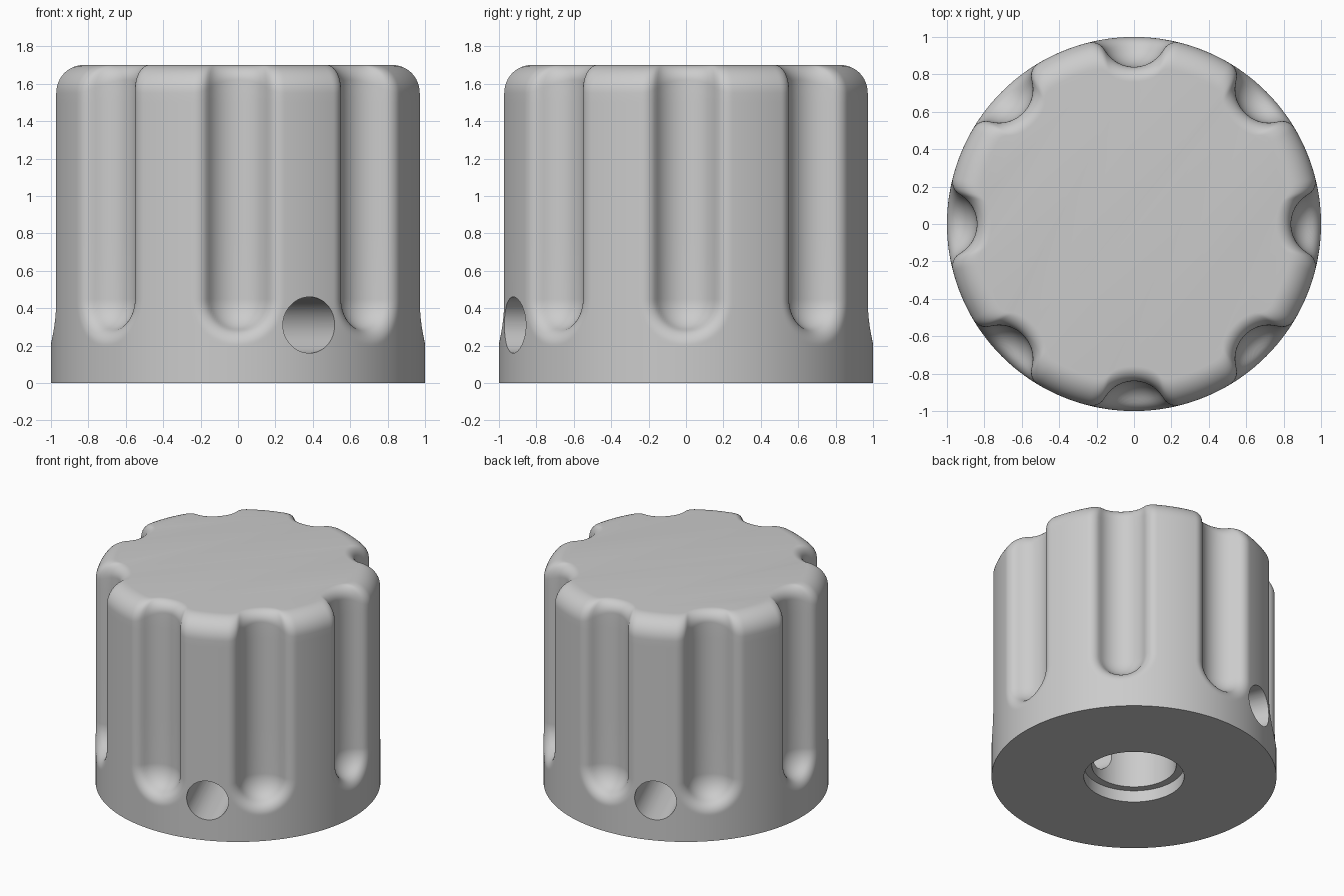
import bpy, bmesh, math
from mathutils import Matrix, Vector

if "Cube" in bpy.data.objects:
    bpy.data.objects.remove(bpy.data.objects["Cube"])

HEIGHT = 1.7
FLUTES, STEPS = 8, 72          # grip flutes, samples per flute sector
AXIS, CUT, EDGE = 1.02, 0.18, 0.08   # flute axis radius, cutter radius, lip rounding
FLUTE_END = 0.45               # height where the rounded flute end begins

# Angles at which the flute cut meets the lip, and the lip meets the rim
mid = 1 - EDGE
lip_y = (AXIS**2 + mid**2 - (CUT + EDGE)**2) / (2 * AXIS)
lip_x = math.sqrt(mid**2 - lip_y**2)
lip_angle = math.atan2(lip_x, lip_y)
k = CUT / (CUT + EDGE)
meet_angle = math.atan2(lip_x * k, AXIS + (lip_y - AXIS) * k)


def radius(angle, z):
    """Body radius: concave flute, rounded lip, then the plain rim."""
    t = math.hypot(angle, max(0, FLUTE_END - z))
    if t < meet_angle:
        return AXIS * math.cos(t) - math.sqrt(CUT**2 - (AXIS * math.sin(t))**2)
    if t < lip_angle:
        t -= lip_angle
        return mid * math.cos(t) + math.sqrt(EDGE**2 - (mid * math.sin(t))**2)
    return 1.0


def make_object(name, bm):
    bmesh.ops.recalc_face_normals(bm, faces=bm.faces)
    mesh = bpy.data.meshes.new(name)
    bm.to_mesh(mesh)
    bm.free()
    obj = bpy.data.objects.new(name, mesh)
    bpy.context.collection.objects.link(obj)
    return obj


def loft(name, rings):
    """Skin closed rings of points and cap both ends."""
    bm = bmesh.new()
    loops = [[bm.verts.new(p) for p in ring] for ring in rings]
    n = len(loops[0])
    for low, high in zip(loops, loops[1:]):
        for i in range(n):
            j = (i + 1) % n
            bm.faces.new((low[i], low[j], high[j], high[i]))
    bm.faces.new(loops[0][::-1])
    bm.faces.new(loops[-1])
    return make_object(name, bm)


def circle(r, z, n=128):
    return [(r * math.cos(math.tau * i / n), r * math.sin(math.tau * i / n), z)
            for i in range(n)]


# Fluted knob body with a rounded top edge
sector = math.tau / FLUTES
angles = [(i / STEPS - 0.5) * sector for i in range(STEPS)] * FLUTES
turns = [sector * (i // STEPS) + a for i, a in enumerate(angles)]
heights = [0, 0.1] + [0.18 + 0.01 * i for i in range(28)] + [0.8, 1.15, 1.5]
rings = []
for z in heights:
    rings.append([(radius(a, z) * math.cos(t), radius(a, z) * math.sin(t), z)
                  for a, t in zip(angles, turns)])
for step in range(13):
    bend = math.radians(7.5 * step)
    ring = []
    for a, t in zip(angles, turns):
        r = radius(a, HEIGHT)
        fillet = 0.15 - 0.07 * (1 - r) / (1 - AXIS + CUT)
        r -= fillet * (1 - math.cos(bend))
        ring.append((r * math.cos(t), r * math.sin(t),
                     HEIGHT - fillet * (1 - math.sin(bend))))
    rings.append(ring)
knob = loft("knob_body", rings)

# Stepped shaft bore from below
bore = loft("bore_cutter", [circle(0.352, -0.1), circle(0.352, 0.09),
                            circle(0.296, 0.09), circle(0.296, 1.2)])

# Set screw holes on two opposite sides
bm = bmesh.new()
direction = Vector((math.sin(sector / 2), -math.cos(sector / 2), 0))
place = (Matrix.Translation((0, 0, 0.31))
         @ direction.to_track_quat('Z', 'Y').to_matrix().to_4x4())
bmesh.ops.create_cone(bm, cap_ends=True, segments=80, radius1=0.15,
                      radius2=0.15, depth=2.4, matrix=place)
screw = make_object("screw_hole_cutter", bm)

# Cut the openings
bpy.ops.object.select_all(action='DESELECT')
bpy.context.view_layer.objects.active = knob
knob.select_set(True)
for cutter in (bore, screw):
    cutter.hide_render = True
    mod = knob.modifiers.new(cutter.name, 'BOOLEAN')
    mod.operation = 'DIFFERENCE'
    mod.solver = 'EXACT'
    mod.object = cutter
    bpy.ops.object.modifier_apply(modifier=mod.name)
    bpy.data.objects.remove(cutter)

# Grey finish
grey = bpy.data.materials.new("plain_grey")
grey.use_nodes = True
colour = (0.6, 0.6, 0.6, 1)
grey.diffuse_color = colour
grey.node_tree.nodes["Principled BSDF"].inputs["Base Color"].default_value = colour
knob.data.materials.clear()
knob.data.materials.append(grey)
bpy.ops.object.shade_smooth_by_angle(angle=math.radians(40))
